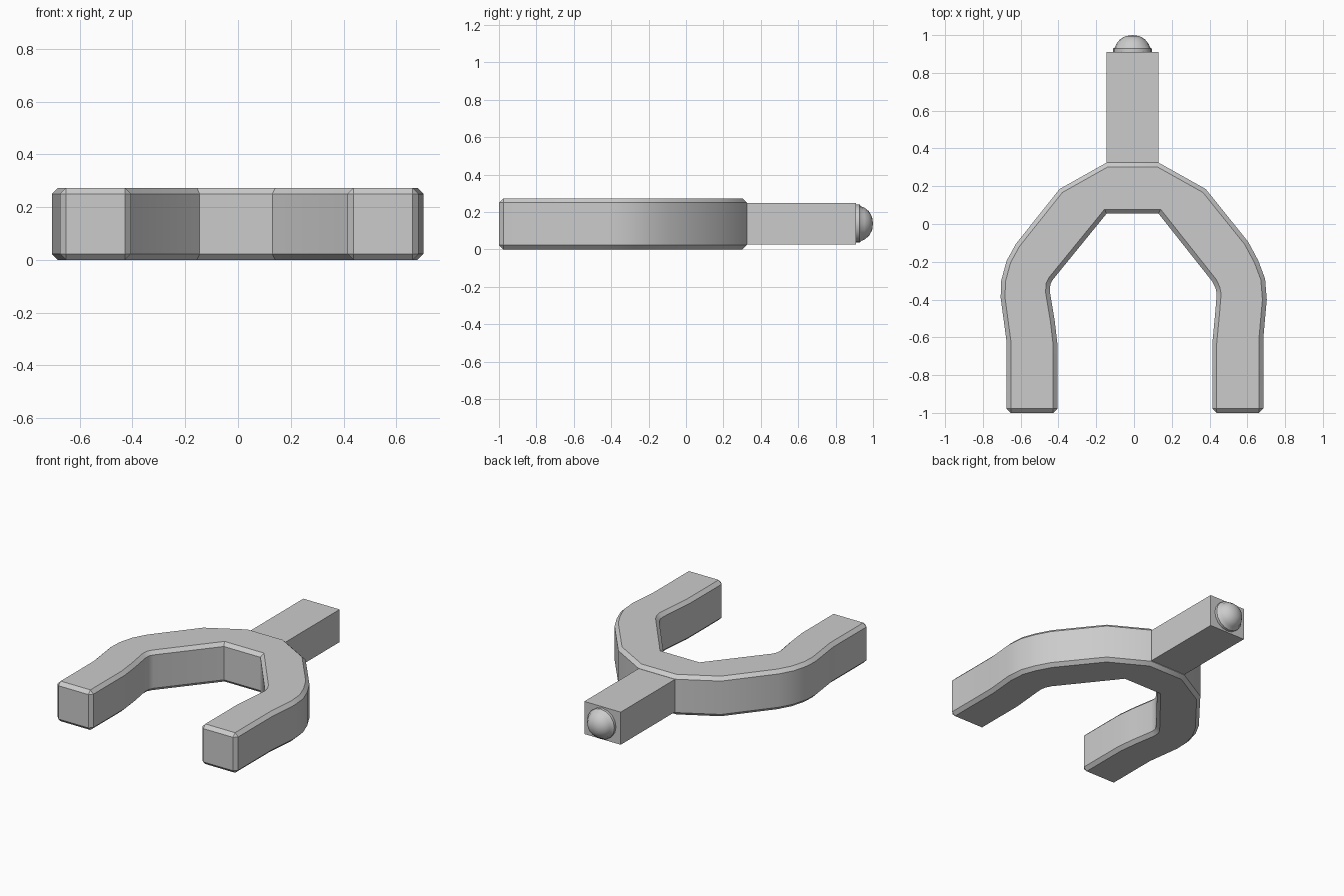
import bpy, bmesh, math
from mathutils import Vector

if "Cube" in bpy.data.objects:
    bpy.data.objects.remove(bpy.data.objects["Cube"])

CX = -0.008  # the yoke is very slightly off centre


def finish(name, bm, smooth=None):
    bmesh.ops.recalc_face_normals(bm, faces=bm.faces)
    me = bpy.data.meshes.new(name)
    bm.to_mesh(me)
    bm.free()
    ob = bpy.data.objects.new(name, me)
    bpy.context.collection.objects.link(ob)
    if smooth:
        bpy.ops.object.select_all(action='DESELECT')
        bpy.context.view_layer.objects.active = ob
        ob.select_set(True)
        bpy.ops.object.shade_smooth_by_angle(angle=math.radians(smooth))
    return ob


# Forked yoke: outline extruded upward, rim edges chamfered
right = [(0.13, 0.325), (0.38, 0.185), (0.605, -0.095), (0.659, -0.196),
         (0.694, -0.29), (0.703, -0.40), (0.685, -0.60), (0.685, -1.0),
         (0.415, -1.0), (0.415, -0.63), (0.431, -0.46), (0.438, -0.37),
         (0.432, -0.34), (0.415, -0.305), (0.13, 0.055)]
left = [(-0.145, 0.055), (-0.43, -0.295), (-0.443, -0.32), (-0.445, -0.36),
        (-0.42, -0.51), (-0.405, -0.64), (-0.405, -1.0), (-0.675, -1.0),
        (-0.675, -0.62), (-0.706, -0.39), (-0.703, -0.30), (-0.675, -0.196),
        (-0.625, -0.105), (-0.394, 0.185), (-0.145, 0.325)]
bm = bmesh.new()
face = bm.faces.new([bm.verts.new((x, y, 0)) for x, y in right + left])
ext = bmesh.ops.extrude_face_region(bm, geom=[face])
bmesh.ops.translate(bm, vec=(0, 0, 0.273),
                    verts=[v for v in ext["geom"] if isinstance(v, bmesh.types.BMVert)])
bmesh.ops.recalc_face_normals(bm, faces=bm.faces)
sharp = [e for e in bm.edges if e.calc_face_angle(0) > math.radians(60)]
bmesh.ops.bevel(bm, geom=sharp, offset=0.023, segments=1, affect='EDGES', profile=0.5)
finish("forked_yoke", bm, 28)

# Square shaft running into the back of the yoke
bm = bmesh.new()
bmesh.ops.create_cube(bm, size=1)
bmesh.ops.scale(bm, vec=(0.274, 0.64, 0.222), verts=bm.verts)
bmesh.ops.translate(bm, vec=(CX, 0.59, 0.138), verts=bm.verts)
finish("shaft", bm)

# Round button on the shaft end: collar and dome turned about the y axis
profile = [(0, 0.89), (0.102, 0.89), (0.102, 0.928), (0.092, 0.937),
           (0.086, 0.953), (0.066, 0.978), (0.036, 0.995), (0, 1.0)]
bm = bmesh.new()
pts = [bm.verts.new((CX + r, y, 0.138)) for r, y in profile]
edges = [bm.edges.new(p) for p in zip(pts, pts[1:])]
bmesh.ops.spin(bm, geom=pts + edges, cent=Vector((CX, 0, 0.138)), axis=(0, 1, 0),
               angle=math.tau, steps=16)
bmesh.ops.remove_doubles(bm, verts=bm.verts, dist=0.0005)
finish("end_button", bm, 35)
